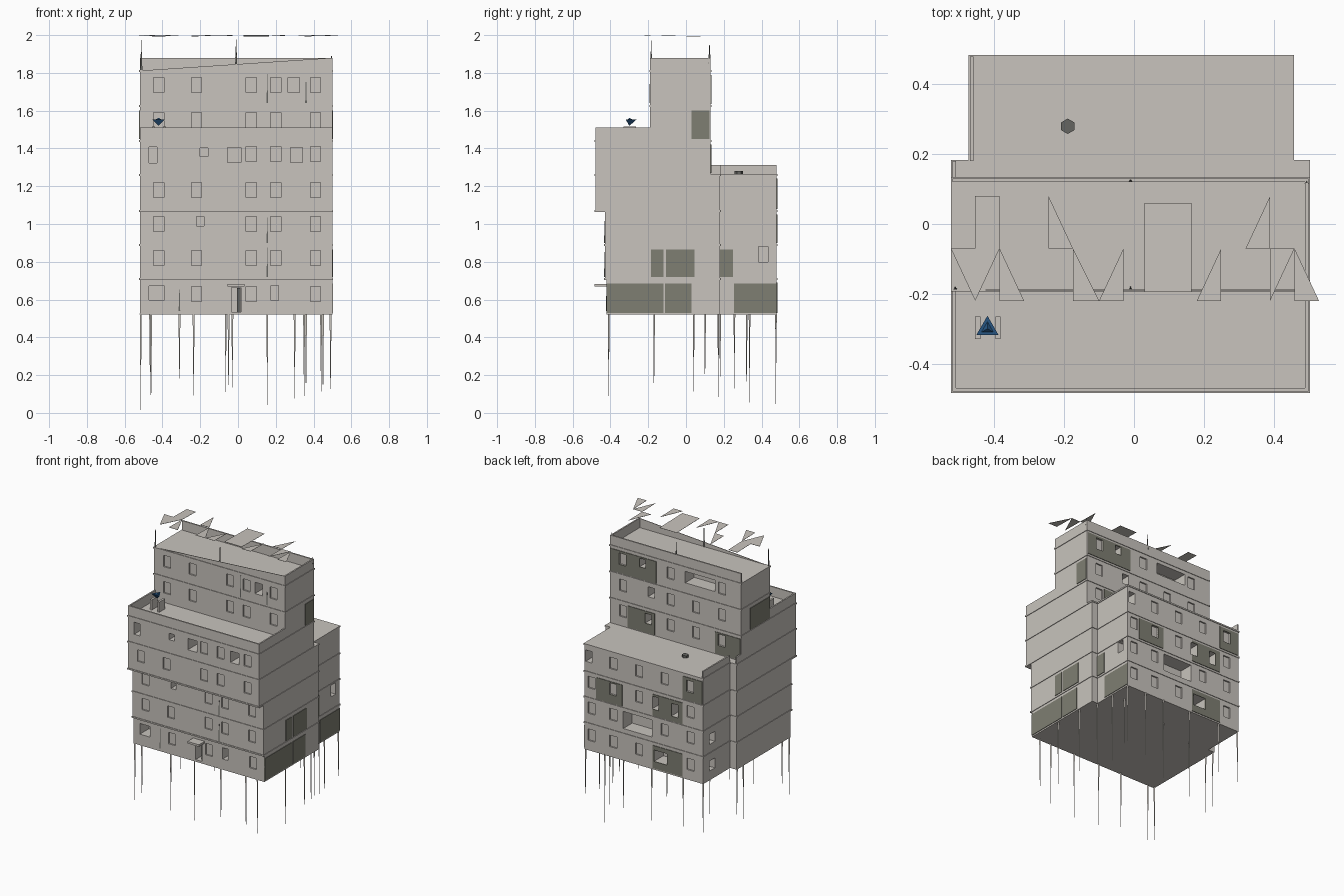
import bpy, bmesh, random
from mathutils import Vector

random.seed(4)
if "Cube" in bpy.data.objects:
    bpy.data.objects.remove(bpy.data.objects["Cube"])


def material(name, rgb):
    m = bpy.data.materials.new(name)
    m.use_nodes = True
    col = (*rgb, 1)
    m.diffuse_color = col
    m.node_tree.nodes["Principled BSDF"].inputs["Base Color"].default_value = col
    return m


WALL = material("warm grey wall", (0.58, 0.55, 0.51))
PANEL = material("olive grey panel", (0.21, 0.21, 0.17))
BLUE = material("blue dish", (0.02, 0.09, 0.22))
METAL = material("dark metal", (0.13, 0.13, 0.12))


def add_prism(bm, pts, vec):
    """Extrude a flat polygon along vec."""
    f = bm.faces.new([bm.verts.new(p) for p in pts])
    if Vector(vec).length > 0:
        top = bmesh.ops.extrude_face_region(bm, geom=[f])["geom"]
        verts = [v for v in top if isinstance(v, bmesh.types.BMVert)]
        bmesh.ops.translate(bm, verts=verts, vec=vec)


def add_box(bm, x0, x1, y0, y1, z0, z1):
    add_prism(bm, [(x0, y0, z0), (x1, y0, z0), (x1, y1, z0), (x0, y1, z0)], (0, 0, z1 - z0))


def add_spike(bm, x, y, top, tip, r, sides=3):
    """Thin tapering sliver; tip may sit below or above its wide end."""
    ret = bmesh.ops.create_cone(bm, cap_ends=True, segments=sides, radius1=r, radius2=0,
                                depth=abs(top - tip))
    for v in ret["verts"]:
        v.co = (v.co.x + x, v.co.y + y, (top + tip) / 2 + v.co.z * (1 if tip > top else -1))


def finish(name, bm, mat):
    bmesh.ops.recalc_face_normals(bm, faces=bm.faces[:])
    me = bpy.data.meshes.new(name)
    bm.to_mesh(me)
    bm.free()
    me.materials.append(mat)
    ob = bpy.data.objects.new(name, me)
    bpy.context.scene.collection.objects.link(ob)
    return ob


def boxes(name, items, mat):
    bm = bmesh.new()
    for b in items:
        add_box(bm, *b)
    return finish(name, bm, mat)


# Main measures
L, R = -0.52, 0.50            # main block sides
BL, BR = -0.47, 0.455         # rear block sides
FLOORS = [0.52, 0.71, 0.89, 1.07, 1.26, 1.44, 1.625, 1.81]
FRONT = [-0.42, -0.43, -0.43, -0.48, -0.48, -0.19, -0.19]
BACK = [0.48] * 4 + [0.13] * 3

# Stepped main block from its side profile, and the lower rear block
profile = [(-.42, .52), (-.42, .71), (-.43, .71), (-.43, 1.07), (-.48, 1.07), (-.48, 1.44),
           (-.19, 1.44), (-.19, 1.81), (.13, 1.81), (.13, 1.26), (.18, 1.26), (.18, .52)]
bm = bmesh.new()
add_prism(bm, [(L, y, z) for y, z in profile], (R - L, 0, 0))
main_block = finish("main_block", bm, WALL)
rear_block = boxes("rear_block", [(BL, BR, .18, .48, .52, 1.26)], WALL)

# Open windows per face: floor, centre along wall, centre height, width, height
front_open = [(4, -.45, 1.365, .045, .085), (4, -.18, 1.38, .04, .045), (4, -.02, 1.365, .07, .08),
              (4, .31, 1.365, .065, .08), (2, -.2, 1.015, .04, .05), (0, -.43, .635, .08, .075),
              (0, .195, .635, .04, .08), (6, .295, 1.735, .06, .08), (0, -.01, .6, .05, .13)]
back_open = [(6, .245, 1.75, .045, .06), (6, -.2, 1.74, .23, .08), (5, .18, 1.56, .05, .07),
             (4, .2, 1.37, .05, .07), (2, -.1, .99, .05, .09), (2, -.25, .98, .05, .09),
             (1, .04, .805, .225, .12), (0, -.14, .62, .1, .08), (3, .42, 1.18, .05, .08)]
cuts = []


def cut_wall(openings, planes, side, columns):
    """Deep cuts for open windows, shallow ones for the regular grid."""
    def cut(k, x, z, w, h, deep):
        a, b = sorted((planes[k] + side * .02, planes[k] - side * deep))
        cuts.append((x - w / 2, x + w / 2, a, b, z - h / 2, z + h / 2))
    for k, x, z, w, h in openings:
        cut(k, x, z, w, h, .1)
    for k in range(7):
        for x in columns:
            if all(o[0] != k or abs(o[1] - x) > o[3] / 2 + .045 for o in openings):
                cut(k, x, FLOORS[k] + .11, .055, .08, .01)


cut_wall(front_open, FRONT, -1, [-.42, -.22, .07, .2, .41])
cut_wall(back_open, BACK, 1, [.4, .23, .03, -.17, -.37])
cuts += [(BL - .02, BL + .06, .35, .41, z - .035, z + .035) for z in (.62, .807)]
cuts.append((BR - .06, BR + .02, .385, .435, .8, .88))
cutter = boxes("window_cutter", cuts, WALL)
cutter.hide_render = True

# Dark facade panels: floor, start, end
panels = []
for x, k, a, b in [(R, 0, -.42, -.12), (R, 0, -.11, .03), (BR, 0, .255, .48), (R, 1, -.185, -.12),
                   (R, 1, -.105, .045), (BR, 1, .18, .25), (R, 5, .03, .125)]:
    panels.append((x - .003, x + .004, a, b, FLOORS[k] + .01, FLOORS[k + 1] - .025))
panels.append((L - .004, L + .003, -.185, .03, 1.45, 1.6))
for k, a, b in [(6, .14, .495), (4, .15, .36), (4, -.515, -.32), (2, .16, .36), (3, -.465, -.31),
                (2, -.31, -.08), (0, -.31, -.08)]:
    panels.append((a, b, BACK[k] - .003, BACK[k] + .004, FLOORS[k] + .01, FLOORS[k + 1] - .02))
facade_panels = boxes("facade_panels", panels, PANEL)

for ob in (main_block, rear_block, facade_panels):
    mod = ob.modifiers.new("windows", "BOOLEAN")
    mod.operation, mod.solver, mod.object = "DIFFERENCE", "EXACT", cutter
    bpy.context.view_layer.objects.active = ob
    bpy.ops.object.modifier_apply(modifier=mod.name)
bpy.data.objects.remove(cutter)

# Thin floor ledges round each block
ledges = []
for k in range(1, 8):
    z = FLOORS[k]
    y0 = min(FRONT[k - 1], FRONT[min(k, 6)])
    ledges.append((L - .004, R + .004, y0 - .004, (.18 if k < 5 else .13) + .004, z - .006, z + .004))
    if k < 5:
        ledges.append((BL - .004, BR + .004, .17, .484, z - .006, z + .004))
boxes("floor_ledges", ledges, WALL)

# Roof parapets
T = .01
boxes("parapets", [
    (L, R, -.48, -.48 + T, 1.44, 1.512), (L, L + T, -.47, -.19, 1.44, 1.512),
    (R - T, R, -.47, -.19, 1.44, 1.512), (L, R, .13 - T, .13, 1.81, 1.88),
    (R - T, R, -.19, .12, 1.81, 1.88), (BL, BL + T, .18, .48, 1.26, 1.312),
    (L, L + T, .13, .18, 1.26, 1.312)], WALL)
bm = bmesh.new()
add_prism(bm, [(L, -.19, 1.812), (R, -.19, 1.812), (R, -.19, 1.88)], (0, .004, 0))
finish("sloped_parapet", bm, WALL)

# Entrance canopy and door leaf
boxes("door_canopy", [(-.055, .035, -.484, -.42, .668, .682)], WALL)
boxes("door_leaf", [(-.005, .014, -.40, -.385, .535, .66)], METAL)

# Rooftop dish on two stands, and a vent
bm = bmesh.new()
add_spike(bm, -.42, -.3, 1.552, 1.52, .037, 3)
add_spike(bm, -.42, -.3, 1.552, 1.562, .02, 3)
finish("roof_dish", bm, BLUE)
boxes("dish_stands", [(x, x + .015, -.33, -.265, 1.44, 1.515) for x in (-.455, -.397)], WALL)
bm = bmesh.new()
bmesh.ops.create_cone(bm, cap_ends=True, segments=6, radius1=.022, radius2=.022, depth=.018)
bmesh.ops.translate(bm, verts=bm.verts[:], vec=(-.19, .28, 1.272))
finish("roof_vent", bm, METAL)

# Hanging slivers beneath the building
spots = [(x, -.41) for x in (-.515, -.46, -.235, -.05, .155, .35)]
spots += [(x, .475) for x in (-.465, -.31, -.065, .155, .3, .45)]
spots += [(.49, -.17), (.49, .04), (.45, .17), (.45, .32), (-.515, .17), (-.515, .1),
          (-.31, .18), (-.03, .255), (.36, .335), (.44, -.41)]
bm = bmesh.new()
for i, (x, y) in enumerate(spots):
    add_spike(bm, x, y, .525, 0 if i == 0 else random.uniform(.01, .12), .006)
finish("hanging_slivers", bm, WALL)

# Roof masts and drain pipes
bm = bmesh.new()
for x, y, z0, z1 in [(-.512, -.185, 1.81, 1.98), (-.01, -.185, 1.81, 2), (-.01, .124, 1.85, 1.98),
                     (.495, .12, 1.85, 1.9)]:
    add_spike(bm, x, y, z0, z1, .007)
for x, y, z0, z1 in [(.155, -.431, .72, .88), (.155, -.431, .9, 1.04), (.155, -.191, 1.64, 1.8),
                     (.36, -.191, 1.64, 1.8), (-.31, -.421, .54, .69)]:
    add_spike(bm, x, y, z0, z1, .005)
finish("masts_and_pipes", bm, METAL)

# Flat plates floating over the roof
plates = [[(-.455, -.07), (-.385, -.07), (-.385, .08), (-.455, .08)],
          [(-.525, -.07), (-.455, -.22), (-.385, -.07)], [(-.385, -.07), (-.385, -.22), (-.315, -.22)],
          [(-.245, .08), (-.245, -.07), (-.175, -.07)], [(-.175, -.07), (-.175, -.22), (-.1, -.22)],
          [(-.1, -.22), (-.03, -.22), (-.03, -.07)],
          [(.03, -.195), (.165, -.195), (.165, .06), (.03, .06)], [(.18, -.22), (.25, -.22), (.25, -.07)],
          [(.32, -.07), (.39, -.07), (.39, .08)], [(.39, -.07), (.39, -.22), (.46, -.07)],
          [(.46, -.07), (.46, -.22), (.53, -.22)]]
bm = bmesh.new()
for pts in plates:
    add_prism(bm, [(x, y, 1.994 - y * .02) for x, y in pts], (0, 0, .0015))
finish("roof_plates", bm, WALL)
